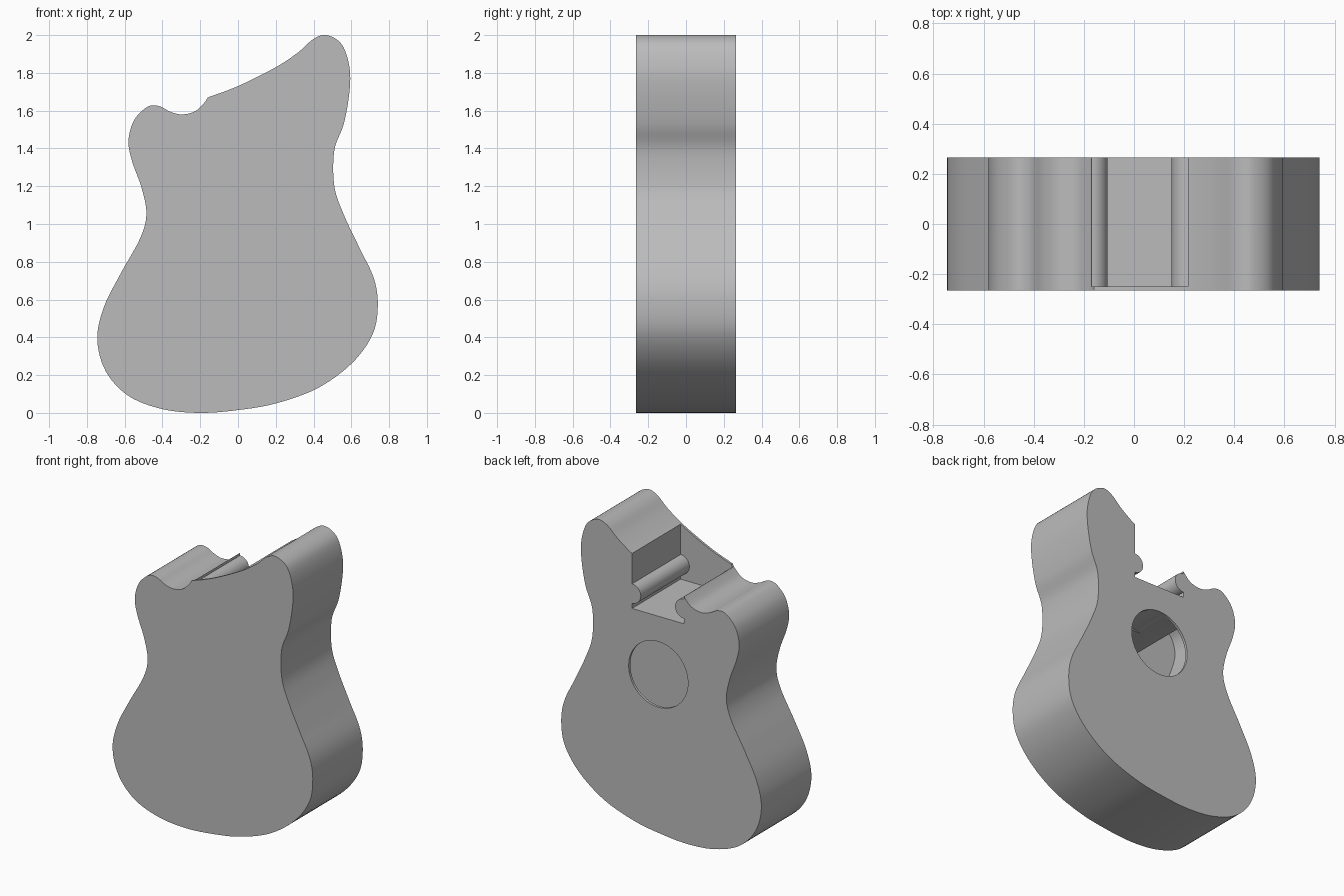
import bpy, math
from mathutils import Vector

cube = bpy.data.objects.get("Cube")
if cube:
    bpy.data.objects.remove(cube, do_unlink=True)

HALF_DEPTH = 0.265
FRONT_INNER = -0.25
BACK_INNER = 0.248
WALL = 0.045

grey = bpy.data.materials.new("plain_grey")
grey.use_nodes = True
colour = (0.5, 0.5, 0.5, 1)
grey.diffuse_color = colour
grey.node_tree.nodes["Principled BSDF"].inputs["Base Color"].default_value = colour

# Body outline (x, z), clockwise from the sharp corner beside the neck pocket
OUTLINE = [
    (-.16, 1.67), (0, 1.73), (.2, 1.83), (.32, 1.91), (.4, 1.98), (.47, 2),
    (.55, 1.95), (.59, 1.83), (.59, 1.7), (.56, 1.53), (.51, 1.39), (.51, 1.2),
    (.56, 1.05), (.64, .88), (.72, .71), (.74, .56), (.71, .41), (.6, .26),
    (.42, .13), (.2, .05), (0, .015), (-.2, 0), (-.4, .02), (-.58, .09),
    (-.7, .22), (-.745, .39), (-.71, .56), (-.62, .74), (-.52, .92),
    (-.485, 1.05), (-.51, 1.19), (-.56, 1.33), (-.58, 1.44), (-.55, 1.55),
    (-.48, 1.62), (-.42, 1.625), (-.36, 1.595), (-.3, 1.58), (-.23, 1.595),
    (-.18, 1.64), (-.16, 1.67)]


def smooth_path(points, steps=6):
    """Rounded path through the points, sharp only where it starts and ends."""
    p = [Vector(q) for q in points]
    p = [2 * p[0] - p[1]] + p + [2 * p[-1] - p[-2]]
    path = []
    for a, b, c, d in zip(p, p[1:], p[2:], p[3:]):
        for i in range(steps):
            t = i / steps
            path.append(b + (c - a) * t / 2 + (a - 2.5 * b + 2 * c - d / 2) * t ** 2
                        + (1.5 * (b - c) + (d - a) / 2) * t ** 3)
    return path


def inset_path(path, distance):
    """Parallel path inside a clockwise outline, without crossing loops."""
    inside = []
    for i, p in enumerate(path):
        along = (path[(i + 1) % len(path)] - path[i - 1]).normalized()
        q = p + Vector((along.y, -along.x)) * distance
        if min((q - r).length for r in path) > distance * 0.98:
            inside.append(q)
    return inside


def prism(name, path, y0, y1):
    """Solid made by running an x-z profile from y0 to y1."""
    n = len(path)
    verts = [(p[0], y, p[1]) for y in (y0, y1) for p in path]
    faces = [tuple(range(n)), tuple(reversed(range(n, 2 * n)))]
    faces += [(i, n + i, n + (i + 1) % n, (i + 1) % n) for i in range(n)]
    mesh = bpy.data.meshes.new(name)
    mesh.from_pydata(verts, [], faces)
    mesh.materials.append(grey)
    obj = bpy.data.objects.new(name, mesh)
    bpy.context.collection.objects.link(obj)
    bpy.context.view_layer.objects.active = obj
    bpy.ops.object.select_all(action="DESELECT")
    obj.select_set(True)
    bpy.ops.object.mode_set(mode="EDIT")
    bpy.ops.mesh.select_all(action="SELECT")
    bpy.ops.mesh.normals_make_consistent(inside=False)
    bpy.ops.object.mode_set(mode="OBJECT")
    return obj


def carve(target, cutter):
    """Subtract the cutter from the target and discard the cutter."""
    cutter.hide_render = True
    mod = target.modifiers.new("carve", "BOOLEAN")
    mod.operation = "DIFFERENCE"
    mod.solver = "EXACT"
    mod.object = cutter
    bpy.context.view_layer.objects.active = target
    bpy.ops.object.modifier_apply(modifier=mod.name)
    bpy.data.objects.remove(cutter, do_unlink=True)


def arc(cx, cz, radius, start, end, steps=24):
    angles = [math.radians(start + (end - start) * i / steps) for i in range(steps + 1)]
    return [(cx + radius * math.cos(a), cz + radius * math.sin(a)) for a in angles]


outline = smooth_path(OUTLINE)
body = prism("guitar_body", outline, -HALF_DEPTH, HALF_DEPTH)

# Hollow interior, leaving a solid neck block at the top
cavity = prism("cavity_cutter", inset_path(outline, WALL), FRONT_INNER, BACK_INNER)
block = prism("neck_block_cutter",
              [(-.19, 1.29), (-.19, 2.2), (.235, 2.2), (.235, 1.29)], -.4, .4)
carve(cavity, block)
carve(body, cavity)

# Neck pocket, open at the top and back, with a round rail on each side
LEFT, RIGHT, FLOOR, RAIL_Z, RAIL_R = -.17, .215, 1.47, 1.57, .065
pocket_profile = ([(LEFT, FLOOR)] + arc(LEFT, RAIL_Z, RAIL_R, -90, 90)
                  + [(LEFT, 2.2), (RIGHT, 2.2)]
                  + arc(RIGHT, RAIL_Z, RAIL_R, 90, 270) + [(RIGHT, FLOOR)])
carve(body, prism("pocket_cutter", pocket_profile, FRONT_INNER, .4))

# Round opening through the back wall
carve(body, prism("opening_cutter", arc(.02, 1.08, .22, 0, 354, 59), 0, .4))

bpy.ops.object.select_all(action="DESELECT")
body.select_set(True)
bpy.context.view_layer.objects.active = body
bpy.ops.object.shade_smooth_by_angle(angle=math.radians(30))
